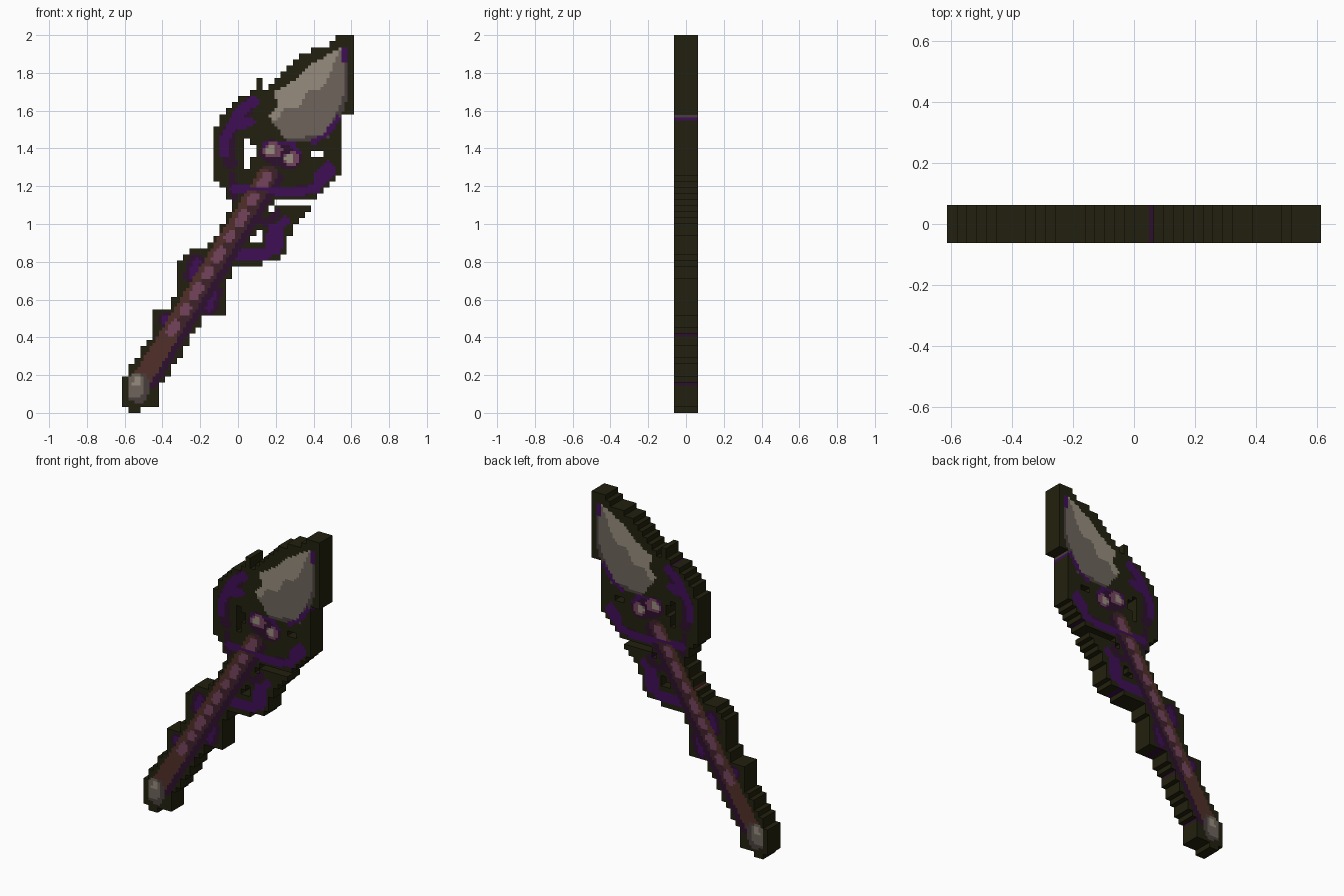
import bpy, bmesh
from mathutils import Vector

if "Cube" in bpy.data.objects:
    bpy.data.objects.remove(bpy.data.objects["Cube"], do_unlink=True)

P = 2 / 62            # outline pixel
H = P / 2             # paint pixel
X0, DEPTH = -19 * P, 0.063
mats, cells = {}, {}


def linear(c):
    c /= 255
    return c / 12.92 if c <= 0.04045 else ((c + 0.055) / 1.055) ** 2.4


def material(name, *rgb):
    m = bpy.data.materials.new(name)
    m.use_nodes = True
    m.diffuse_color = [linear(c) for c in rgb] + [1]
    bsdf = m.node_tree.nodes["Principled BSDF"]
    bsdf.inputs["Base Color"].default_value = m.diffuse_color
    bsdf.inputs["Roughness"].default_value = 0.9
    mats[name] = m


# Shapes are tests that say whether a point lies inside them
def poly(*pts):
    def inside(x, z):
        odd = False
        for (ax, az), (bx, bz) in zip(pts, pts[1:] + pts[:1]):
            if (az > z) != (bz > z) and x < (bx - ax) * (z - az) / (bz - az) + ax:
                odd = not odd
        return odd
    return inside


def box(x0, z0, x1, z1):
    return lambda x, z: x0 < x < x1 and z0 < z < z1


def stroke(w, *pts):
    def inside(x, z):
        p = Vector((x, z))
        for a, b in zip(pts, pts[1:]):
            a, d = Vector(a), Vector(b) - Vector(a)
            t = max(0, min(1, (p - a).dot(d) / d.length_squared))
            if (a + d * t - p).length < w:
                return True
        return False
    return inside


def moved(shape, dx, dz):
    return lambda x, z: shape(x - dx, z - dz)


def paint(part, colour, shape):
    for i, j in cells:
        if shape(X0 + (i + .5) * H, (j + .5) * H):
            cells[i, j] = (part, colour)


material("dark olive", 34, 32, 14)
material("light stone", 150, 140, 125)
material("mid stone", 109, 100, 91)
material("dark stone", 72, 63, 60)
material("bright purple", 62, 14, 86)
material("dark purple", 45, 16, 46)
material("mauve", 116, 68, 92)
material("brown", 80, 47, 41)
material("dark brown", 62, 33, 42)

# Dark slab: head, staff, pommel block, thorns and lower hook, snapped to outline pixels
head = poly((.61, 2), (.51, 2), (.51, 1.97), (.29, 1.87), (.19, 1.75), (.10, 1.70), (.02, 1.68), (-.09, 1.56),
            (-.13, 1.46), (-.12, 1.24), (-.05, 1.14), (.17, 1.13), (.42, 1.13), (.54, 1.25), (.55, 1.58), (.61, 1.59))
staff = poly((-.60, .19), (-.03, 1.08), (0, 1.2), (.2, 1.2), (.17, 1.07), (-.42, .12))
lower = poly((-.08, .78), (.09, .78), (.23, .82), (.29, .97), (.39, 1.07), (.38, 1.1), (.22, 1.1), (.17, 1.07), (0, 1.07))
upper_thorn = poly((-.26, .87), (-.13, .87), (-.2, .6), (-.32, .62), (-.32, .78))
solid = [head, staff, lower, upper_thorn, box(-.45, .38, -.36, .54), box(-.2, .53, -.07, .75),
         box(-.62, .03, -.42, .19), box(-.58, 0, -.52, .04), box(.1, 1.69, .13, 1.77)]
holes = [box(.03, 1.29, .06, 1.46), box(.06, 1.36, .1, 1.42), box(.38, 1.355, .45, 1.39),
         box(.06, .9, .13, .94), box(.1, .9, .13, .97)]
for i in range(76):
    for j in range(124):
        x, z = X0 + (i // 2 + .5) * P, (j // 2 + .5) * P
        if any(s(x, z) for s in solid) and not any(h(x, z) for h in holes):
            cells[i, j] = ("outline", "dark olive")

# Blade: dark lower edge, stone body, light upper facet
crest = ((.55, 1.94), (.38, 1.84), (.27, 1.74), (.19, 1.70), (.21, 1.63), (.16, 1.57))
body = poly(*crest, (.25, 1.45), (.45, 1.47), (.51, 1.56), (.56, 1.68), (.56, 1.82))
paint("blade", "dark stone", moved(body, .02, -.02))
paint("blade", "bright purple", stroke(.014, (.565, 1.92), (.565, 1.86)))
paint("blade", "bright purple", stroke(.014, (.53, 1.56), (.47, 1.48), (.40, 1.435)))
paint("blade", "mid stone", body)
paint("blade", "light stone", poly(*crest, (.20, 1.54), (.25, 1.62), (.33, 1.62), (.36, 1.70), (.45, 1.72)))

# Left horn
paint("left_horn", "dark purple", stroke(.035, (.07, 1.64), (-.06, 1.47), (-.04, 1.32)))
paint("left_horn", "bright purple", stroke(.028, (.08, 1.65), (0, 1.58), (-.07, 1.45), (-.07, 1.38)))
paint("left_horn", "bright purple", stroke(.03, (0, 1.53), (.06, 1.54)))
paint("left_horn", "dark purple", stroke(.02, (-.03, 1.25), (-.02, 1.14)))

# Right hook
paint("right_hook", "dark purple", stroke(.03, (.3, 1.17), (.4, 1.19)))
paint("right_hook", "bright purple", stroke(.022, (-.02, 1.19), (.3, 1.165), (.42, 1.19), (.47, 1.31)))
paint("right_hook", "bright purple", stroke(.042, (.44, 1.25), (.475, 1.28)))

# Lower hook
paint("lower_hook", "dark purple", stroke(.02, (.05, 1.06), (.16, 1), (.21, 1.06)))
paint("lower_hook", "bright purple", stroke(.033, (-.07, .85), (.14, .84), (.2, .88)))
paint("lower_hook", "bright purple", stroke(.045, (.19, .88), (.2, .96)))
paint("lower_hook", "bright purple", stroke(.022, (.21, .97), (.25, 1.02)))

# Thorns beside the staff
for a, b, w in (((-.24, .73), (-.22, .80), .045), ((-.39, .49), (-.36, .5), .035), ((-.13, .64), (-.15, .56), .045)):
    paint("thorns", "dark purple", stroke(w, a, b))
    paint("thorns", "bright purple", stroke(.02, a, b))

# Shaft: shaded right edge, brown wood and a row of mauve knots
foot, top = Vector((-.50, .19)), Vector((.16, 1.26))
full = stroke(.035, foot, top)
paint("shaft", "dark purple", moved(full, .045, -.02))
paint("shaft", "dark brown", stroke(.048, foot, top))
paint("shaft", "brown", stroke(.022, foot + Vector((-.025, .015)), top + Vector((-.025, .015))))
paint("shaft", "brown", stroke(.048, foot, foot.lerp(top, .2)))
for k in range(9):
    mid, half = .24 + .091 * k, (.02, .01)[k % 2]
    paint("shaft", "mauve", stroke(.026, foot.lerp(top, mid - half), foot.lerp(top, mid + half)))
paint("shaft", "bright purple", stroke(.012, (-.03, 1.19), (.20, 1.18)))

# Collar with two beads
paint("collar", "dark purple", stroke(.065, (.18, 1.38), (.27, 1.35)))
paint("collar", "bright purple", stroke(.013, (.14, 1.42), (.28, 1.43), (.32, 1.38)))
for x, z, r in ((.175, 1.39, .04), (.275, 1.345, .035)):
    paint("collar", "mauve", stroke(r, (x, z), (x + .02, z)))
    paint("collar", "light stone", stroke(r * .65, (x - .005, z), (x, z)))

# Pommel
paint("pommel", "dark stone", stroke(.058, (-.53, .11), (-.53, .16)))
paint("pommel", "mid stone", stroke(.042, (-.545, .12), (-.54, .165)))
paint("pommel", "light stone", stroke(.018, (-.54, .16), (-.535, .175)))


# Build each part: front and back faces, with side walls wherever the slab ends
def build(part):
    bm = bmesh.new()
    names = sorted({c for p, c in cells.values() if p == part})

    def quad(corners, k):
        bm.faces.new([bm.verts.new((X0 + a * H, y, b * H)) for a, y, b in corners]).material_index = k

    for (i, j), (p, colour) in cells.items():
        if p != part:
            continue
        k, f, b = names.index(colour), -DEPTH, DEPTH
        ring = [(i, j), (i + 1, j), (i + 1, j + 1), (i, j + 1)]
        quad([(u, f, v) for u, v in ring], k)
        quad([(u, b, v) for u, v in reversed(ring)], k)
        for n, (di, dj) in enumerate(((0, -1), (1, 0), (0, 1), (-1, 0))):
            if (i + di, j + dj) not in cells:
                (u, v), (s, t) = ring[n], ring[(n + 1) % 4]
                quad([(s, f, t), (u, f, v), (u, b, v), (s, b, t)], k)
    bmesh.ops.remove_doubles(bm, verts=bm.verts, dist=1e-4)
    mesh = bpy.data.meshes.new(part)
    bm.to_mesh(mesh)
    bm.free()
    for n in names:
        mesh.materials.append(mats[n])
    bpy.context.collection.objects.link(bpy.data.objects.new(part, mesh))


for part in sorted({p for p, c in cells.values()}):
    build(part)
